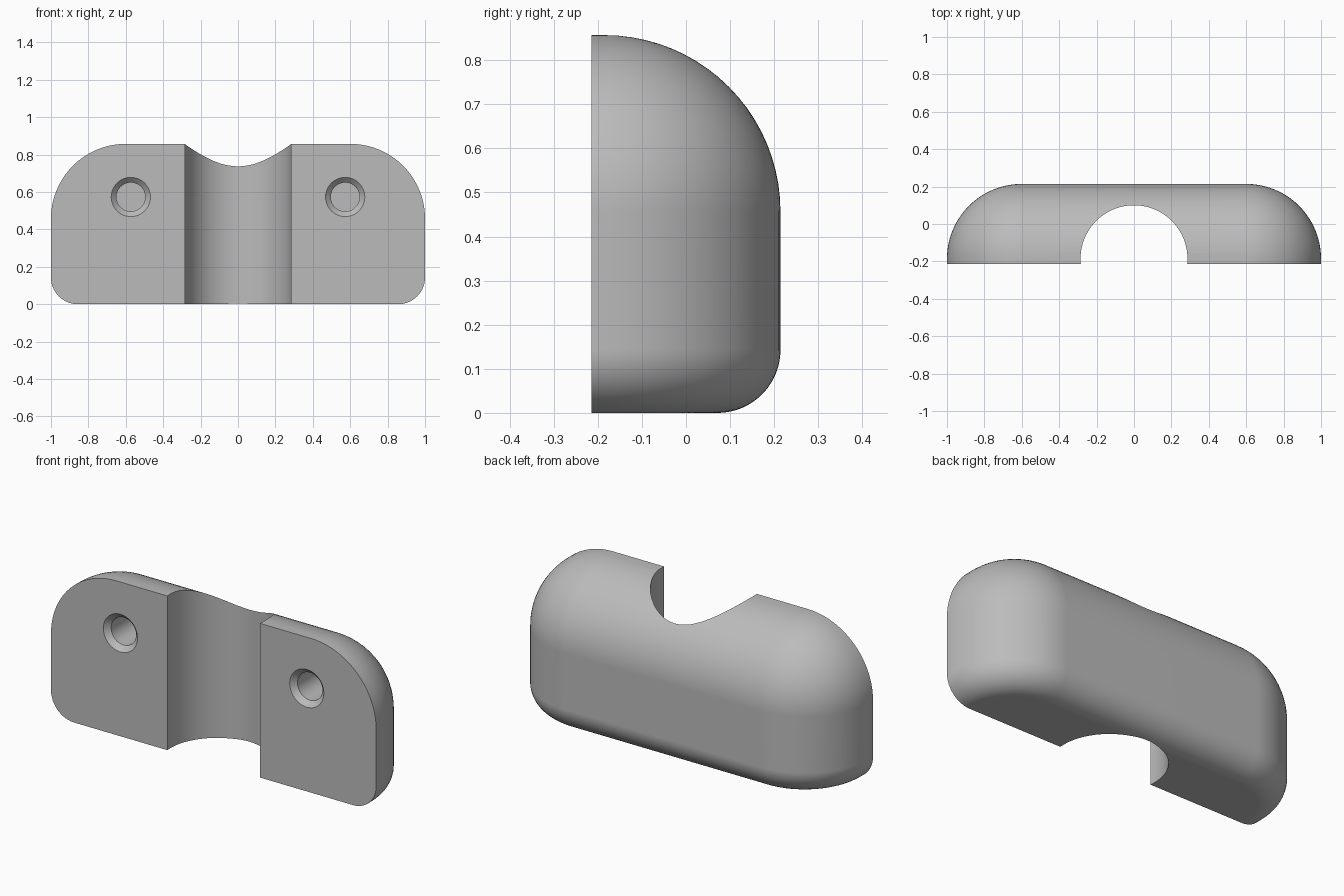
import bpy, bmesh, math

cube = bpy.data.objects.get("Cube")
if cube:
    bpy.data.objects.remove(cube, do_unlink=True)

WIDTH, HEIGHT, DEPTH = 1.0, 0.857, 0.2143   # half width, height, half depth
R_BIG, R_BASE = 0.4, 0.143                  # large and base fillet radii
STEPS = 20


def material(name, colour):
    mat = bpy.data.materials.new(name)
    mat.use_nodes = True
    mat.diffuse_color = colour
    mat.node_tree.nodes["Principled BSDF"].inputs["Base Color"].default_value = colour
    return mat


def plan(z, inset):
    """Half-rounded outline at height z: flat front, two rounded back corners."""
    r = R_BIG - inset
    cx, cy = WIDTH - R_BIG, DEPTH - R_BIG
    half = []
    for i in range(STEPS + 1):
        a = math.pi / 2 * i / STEPS
        half.append((cx + r * math.cos(a), cy + r * math.sin(a), z))
    half.insert(0, (WIDTH - inset, -DEPTH, z))
    return half + [(-x, y, h) for x, y, h in reversed(half)]


def loft(name, rings):
    """Skin a stack of closed rings and cap both ends."""
    bm = bmesh.new()
    rows = [[bm.verts.new(p) for p in ring] for ring in rings]
    for low, high in zip(rows, rows[1:]):
        for i in range(len(low)):
            j = (i + 1) % len(low)
            bm.faces.new((low[i], low[j], high[j], high[i]))
    bm.faces.new(rows[0])
    bm.faces.new(rows[-1])
    bmesh.ops.remove_doubles(bm, verts=bm.verts, dist=1e-5)
    bmesh.ops.dissolve_limit(bm, angle_limit=math.radians(0.2),
                             verts=bm.verts, edges=bm.edges)
    bmesh.ops.recalc_face_normals(bm, faces=bm.faces)
    mesh = bpy.data.meshes.new(name)
    bm.to_mesh(mesh)
    bm.free()
    obj = bpy.data.objects.new(name, mesh)
    bpy.context.collection.objects.link(obj)
    return obj


def circle(cx, cz, y, r, count=48):
    turn = [2 * math.pi * i / count for i in range(count)]
    return [(cx + r * math.cos(a), y, cz + r * math.sin(a)) for a in turn]


# Block: small fillet at the base, straight middle, large fillet at the top
rings = []
for i in range(STEPS + 1):
    a = math.pi / 2 * i / STEPS
    rings.append(plan(R_BASE * (1 - math.cos(a)), R_BASE * (1 - math.sin(a))))
for i in range(STEPS + 1):
    a = math.pi / 2 * i / STEPS
    rings.append(plan(HEIGHT - R_BIG * (1 - math.sin(a)), R_BIG * (1 - math.cos(a))))
block = loft("clamp_block", rings)
block.data.materials.append(material("grey", (0.5, 0.5, 0.5, 1)))

# Vertical pipe groove cutter
bpy.ops.mesh.primitive_cylinder_add(vertices=96, radius=0.286, depth=2,
                                    location=(0, -0.186, 0.4))
cutters = [bpy.context.object]
cutters[0].name = "groove_cutter"

# Countersunk blind screw hole cutters
for side, x in (("left", 0.573), ("right", -0.573)):
    hole = [(-DEPTH - 0.03, 0.135), (-DEPTH + 0.028, 0.077), (0.07, 0.077)]
    cutters.append(loft(side + "_hole_cutter",
                        [circle(x, 0.573, y, r) for y, r in hole]))

# Cut the block
bpy.ops.object.select_all(action="DESELECT")
bpy.context.view_layer.objects.active = block
block.select_set(True)
for cutter in cutters:
    cutter.hide_render = True
    mod = block.modifiers.new("cut", "BOOLEAN")
    mod.operation, mod.solver, mod.object = "DIFFERENCE", "EXACT", cutter
    bpy.ops.object.modifier_apply(modifier=mod.name)
    bpy.data.objects.remove(cutter, do_unlink=True)

# Smooth shading with crisp rims
bpy.ops.object.shade_smooth_by_angle(angle=math.radians(30))
weighted = block.modifiers.new("weighted_normals", "WEIGHTED_NORMAL")
weighted.keep_sharp = True
